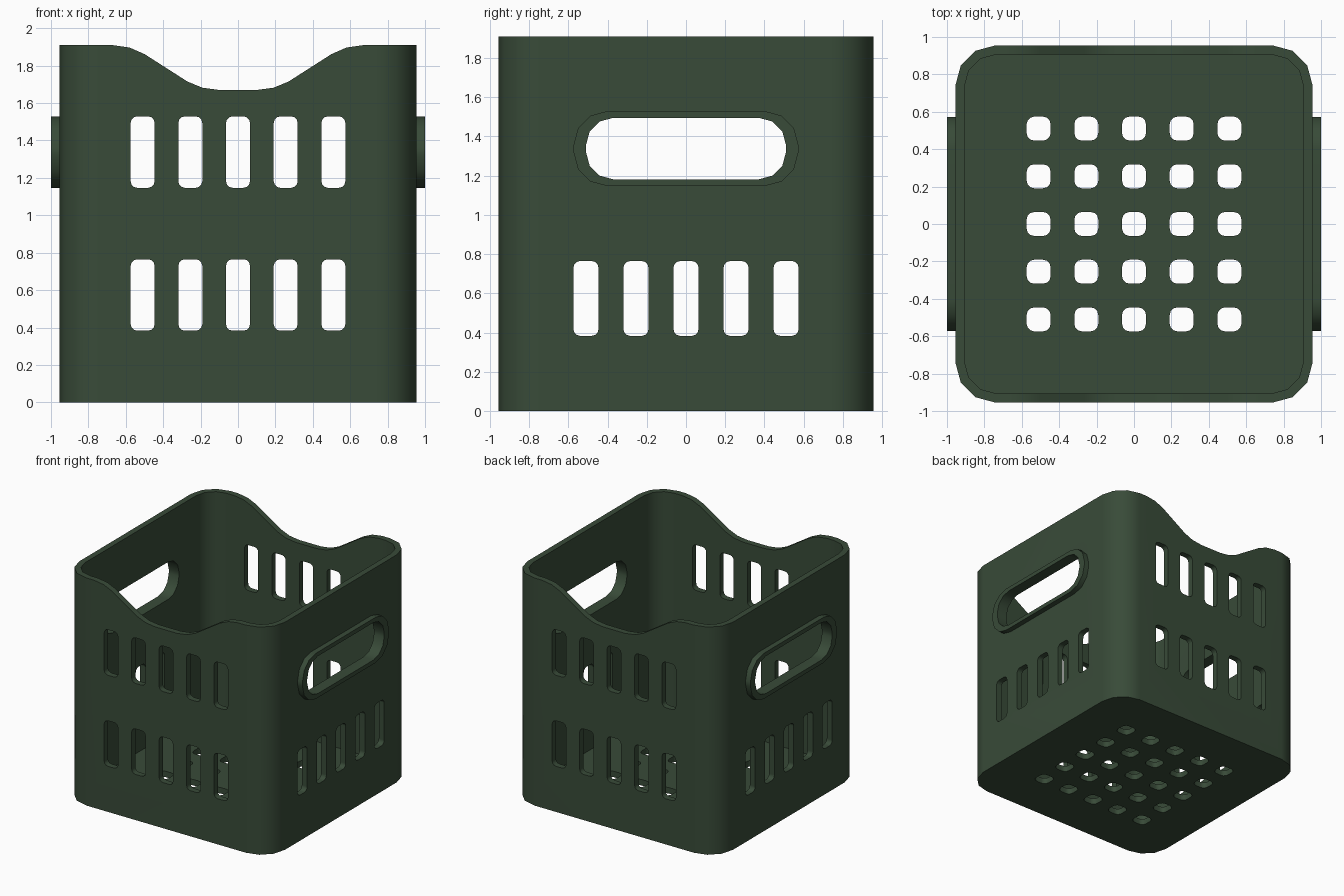
import bpy, bmesh, math

if "Cube" in bpy.data.objects:
    bpy.data.objects.remove(bpy.data.objects["Cube"])

STEP = 0.255      # slot spacing
OUT = 0.955       # outer half width
WALL = 0.05
H = 1.91

mat = bpy.data.materials.new("dark_green")
mat.diffuse_color = (0.04, 0.07, 0.04, 1)
mat.use_nodes = True
mat.node_tree.nodes["Principled BSDF"].inputs["Base Color"].default_value = mat.diffuse_color


def rrect(cx, cy, hw, hh, r, seg):
    """Rounded rectangle outline."""
    pts = []
    for k, (sx, sy) in enumerate([(1, 1), (-1, 1), (-1, -1), (1, -1)]):
        for i in range(seg + 1):
            a = math.pi / 2 * (k + i / seg)
            pts.append((cx + sx * (hw - r) + r * math.cos(a),
                        cy + sy * (hh - r) + r * math.sin(a)))
    return pts


def to3d(axis, u, v, w):
    return {"x": (w, u, v), "y": (u, w, v), "z": (u, v, w)}[axis]


def finish(name, bm):
    bmesh.ops.recalc_face_normals(bm, faces=bm.faces)
    me = bpy.data.meshes.new(name)
    bm.to_mesh(me)
    bm.free()
    ob = bpy.data.objects.new(name, me)
    bpy.context.collection.objects.link(ob)
    me.materials.append(mat)
    return ob


def prisms(name, outlines, axis, a, b):
    """Extrude every outline along an axis from a to b."""
    bm = bmesh.new()
    for pts in outlines:
        lo = [bm.verts.new(to3d(axis, u, v, a)) for u, v in pts]
        hi = [bm.verts.new(to3d(axis, u, v, b)) for u, v in pts]
        bm.faces.new(lo)
        bm.faces.new(hi)
        for i in range(len(pts)):
            j = (i + 1) % len(pts)
            bm.faces.new((lo[i], lo[j], hi[j], hi[i]))
    return finish(name, bm)


def cut(ob, cutter):
    cutter.hide_render = True
    m = ob.modifiers.new("cut", "BOOLEAN")
    m.operation, m.solver, m.object = "DIFFERENCE", "EXACT", cutter
    bpy.context.view_layer.objects.active = ob
    bpy.ops.object.modifier_apply(modifier=m.name)
    bpy.data.objects.remove(cutter)


def smooth(ob):
    bpy.ops.object.select_all(action="DESELECT")
    ob.select_set(True)
    bpy.context.view_layer.objects.active = ob
    bpy.ops.object.shade_smooth_by_angle(angle=math.radians(35))
    m = ob.modifiers.new("normals", "WEIGHTED_NORMAL")
    m.keep_sharp = True


# Hollow crate body
crate = prisms("crate_body", [rrect(0, 0, OUT, OUT, 0.215, 3)], "z", 0, H)
cut(crate, prisms("cavity", [rrect(0, 0, OUT - WALL, OUT - WALL, 0.165, 3)], "z", WALL, 2.2))

# Dipped rim on front and back
half = [(0.10, 1.67), (0.19, 1.682), (0.27, 1.715), (0.50, 1.862), (0.58, 1.897), (0.67, H)]
dip = [(-x, z) for x, z in reversed(half)] + half + [(0.67, 2.1), (-0.67, 2.1)]
cut(crate, prisms("rim_dip", [dip], "y", -1.2, 1.2))

# Slots in the walls, holes in the floor, grip openings
cols = [i * STEP for i in range(-2, 3)]
GRIP_Z = 1.338
slot = lambda u, z: rrect(u, z, 0.064, 0.191, 0.035, 3)
grip = rrect(0, GRIP_Z, 0.51, 0.157, 0.14, 3)
cut(crate, prisms("front_slots", [slot(u, z) for u in cols for z in (0.574, GRIP_Z)], "y", -1.2, 1.2))
cut(crate, prisms("side_slots", [slot(u, 0.574) for u in cols] + [grip], "x", -1.2, 1.2))
cut(crate, prisms("floor_holes", [rrect(u, v, 0.064, 0.064, 0.04, 3) for u in cols for v in cols],
                  "z", -0.2, 0.2))
smooth(crate)

# Raised grip frames on both sides
rim = rrect(0, GRIP_Z, 0.573, 0.191, 0.172, 3)
for side, name in ((1, "right_grip_frame"), (-1, "left_grip_frame")):
    bm = bmesh.new()
    rings = [[bm.verts.new(to3d("x", u, v, side * w)) for u, v in pts]
             for pts, w in ((grip, OUT), (grip, 1.0), (rim, 1.0), (rim, OUT))]
    n = len(rim)
    for p, q in zip(rings, rings[1:]):
        for i in range(n):
            j = (i + 1) % n
            bm.faces.new((p[i], p[j], q[j], q[i]))
    ob = finish(name, bm)
    # open strip: make sure the front face looks outward
    if ob.data.polygons[n].normal.x * side < 0:
        ob.data.flip_normals()
    smooth(ob)
